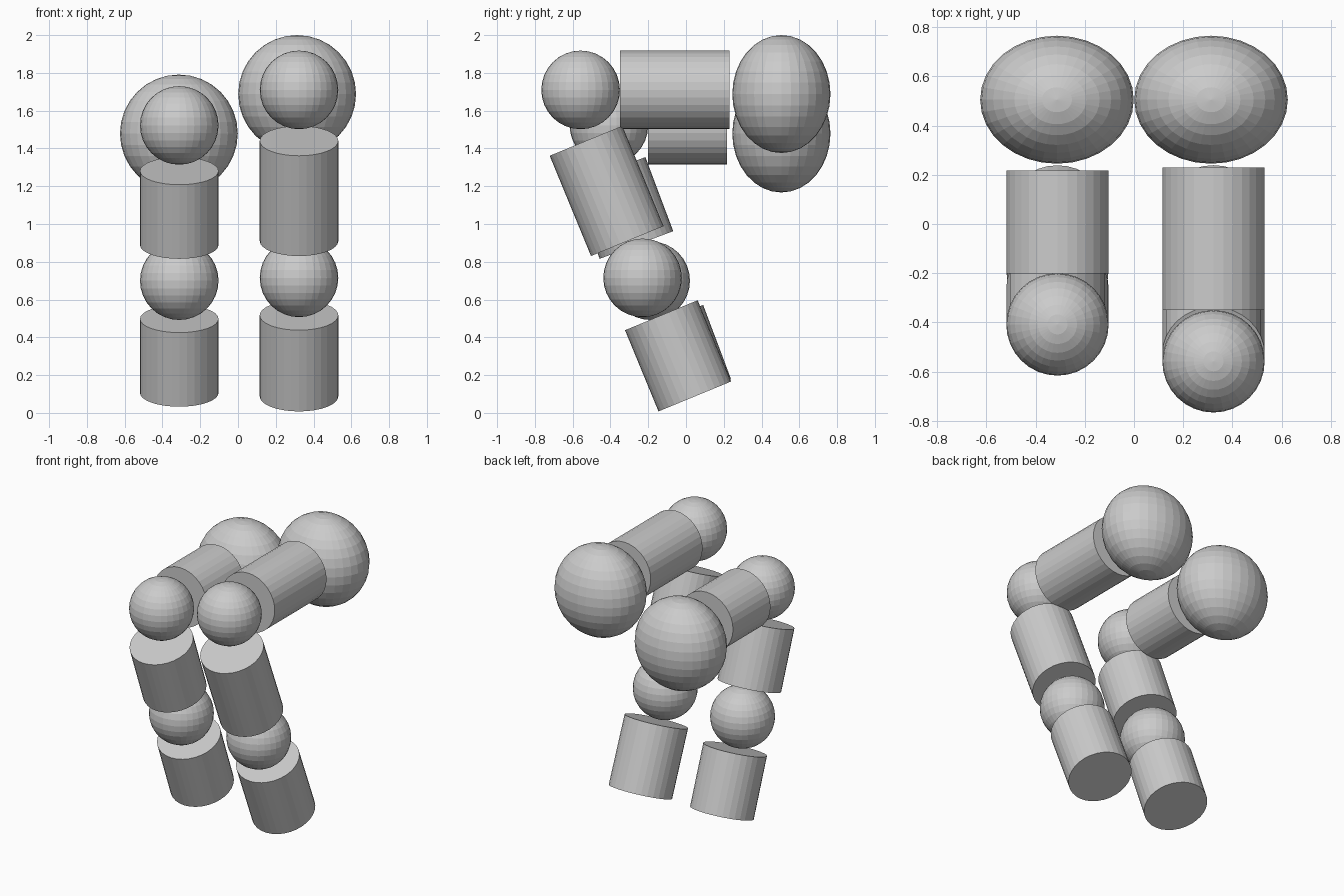
import bpy
from math import radians

cube = bpy.data.objects.get("Cube")
if cube:
    bpy.data.objects.remove(cube, do_unlink=True)


def ball(name, location, radii):
    bpy.ops.mesh.primitive_uv_sphere_add(segments=32, ring_count=16, radius=1, location=location)
    obj = bpy.context.object
    obj.name = name
    obj.scale = radii


def tube(name, location, length, tilt):
    bpy.ops.mesh.primitive_cylinder_add(vertices=32, radius=JOINT, depth=length,
                                        location=location, rotation=(radians(tilt), 0, 0))
    bpy.context.object.name = name


JOINT = 0.208


def leg(side, x, hip, thigh, knee, shin, ankle, foot, tilt):
    """Hip, knee and ankle are (y, z); thigh, shin and foot are (y, z, length)."""
    # Flattened hip ball
    ball(side + "_hip", (0.313 if x > 0 else -0.313, *hip), (0.312, 0.26, 0.312))
    # Horizontal thigh
    tube(side + "_thigh", (x, *thigh[:2]), thigh[2], 90)
    # Round joints
    for joint, place in (("knee", knee), ("ankle", ankle)):
        ball(f"{side}_{joint}", (x, *place), (JOINT,) * 3)
    # Tilted lower segments
    for part, (y, z, length) in (("shin", shin), ("foot", foot)):
        tube(f"{side}_{part}", (x, y, z), length, tilt)


leg("left", 0.323, hip=(0.505, 1.688), thigh=(-0.06, 1.71, 0.578),
    knee=(-0.558, 1.71), shin=(-0.42, 1.175, 0.574),
    ankle=(-0.23, 0.715), foot=(-0.042, 0.302, 0.465), tilt=22.4)
leg("right", -0.311, hip=(0.505, 1.479), thigh=(0.008, 1.522, 0.418),
    knee=(-0.408, 1.522), shin=(-0.336, 1.085, 0.419),
    ankle=(-0.187, 0.7), foot=(-0.03, 0.302, 0.419), tilt=20.6)
